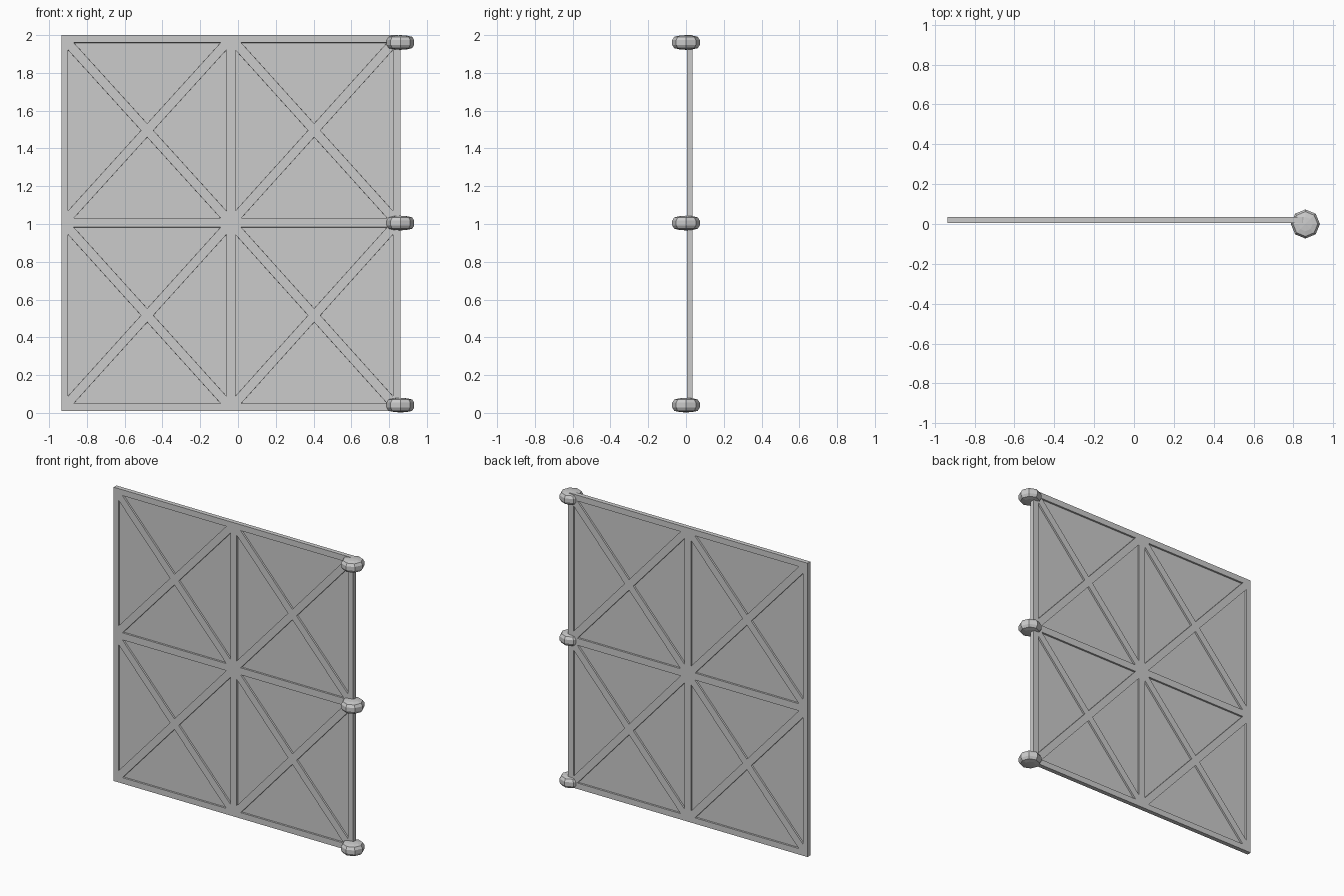
import bpy, bmesh, math

if "Cube" in bpy.data.objects:
    bpy.data.objects.remove(bpy.data.objects["Cube"])

Y_FRONT, Y_MID = 0.005, 0.02      # front face and mid-plane of the panel
RIB = 0.024                       # half width of the ribs


def make_object(name, bm):
    mesh = bpy.data.meshes.new(name)
    bm.to_mesh(mesh)
    bm.free()
    obj = bpy.data.objects.new(name, mesh)
    bpy.context.collection.objects.link(obj)
    return obj


# Gate panel: front half with triangular recesses, mirrored to the back
xs = [-0.935, -0.924, -0.0375, 0.844, 0.86]
zs = [0.01, 0.026, 1.007, 1.984, 2.0]
bm = bmesh.new()
grid = [[bm.verts.new((x, Y_FRONT, z)) for z in zs] for x in xs]
cells = []
for i in range(4):
    for j in range(4):
        face = bm.faces.new((grid[i][j], grid[i + 1][j],
                             grid[i + 1][j + 1], grid[i][j + 1]))
        if i in (1, 2) and j in (1, 2):
            cells.append(face)
grid[4][0].co.z += 0.006          # slightly uneven hinge-side corners
grid[4][4].co.z -= 0.006
bm.normal_update()

# Split each cell into four triangles and sink them between the ribs
tris = bmesh.ops.poke(bm, faces=cells)["faces"]
bm.normal_update()
bmesh.ops.inset_individual(bm, faces=tris, thickness=RIB, depth=0,
                           use_even_offset=True)
sunk = bmesh.ops.inset_individual(bm, faces=tris, thickness=0.0005, depth=0,
                                  use_even_offset=True)
for v in {v for f in tris for v in f.verts}:
    v.co.y = Y_MID - 0.003

# Outer edge of the panel down to the mirror plane
rim = [e for e in bm.edges if e.is_boundary]
out = bmesh.ops.extrude_edge_only(bm, edges=rim)
for v in out["geom"]:
    if isinstance(v, bmesh.types.BMVert):
        v.co.y = Y_MID
bmesh.ops.translate(bm, verts=bm.verts, vec=(0, -Y_MID, 0))
bmesh.ops.recalc_face_normals(bm, faces=bm.faces)
panel = make_object("gate_panel", bm)
panel.location.y = Y_MID
mirror = panel.modifiers.new("back_half", "MIRROR")
mirror.use_axis = (False, True, False)
mirror.merge_threshold = 0.0005


# Hinge knobs: squashed, eight-sided rounded discs
def hinge_knob(name, z):
    profile = [(0.036, -0.036), (0.062, -0.030), (0.073, -0.013),
               (0.073, 0.013), (0.062, 0.030), (0.036, 0.036)]
    n = 8
    bm = bmesh.new()
    rings = [[bm.verts.new((r * math.cos(2 * math.pi * k / n),
                            r * math.sin(2 * math.pi * k / n), h))
              for k in range(n)] for r, h in profile]
    for a, b in zip(rings, rings[1:]):
        for k in range(n):
            m = (k + 1) % n
            bm.faces.new((a[k], a[m], b[m], b[k]))
    for ring, h in ((rings[0], -0.039), (rings[-1], 0.039)):
        pole = bm.verts.new((0, 0, h))
        for k in range(n):
            bm.faces.new((ring[k], ring[(k + 1) % n], pole))
    bmesh.ops.recalc_face_normals(bm, faces=bm.faces)
    make_object(name, bm).location = (0.86, 0, z)


for name, z in (("lower_hinge", 0.041), ("middle_hinge", 1.005),
                ("upper_hinge", 1.961)):
    hinge_knob(name, z)
